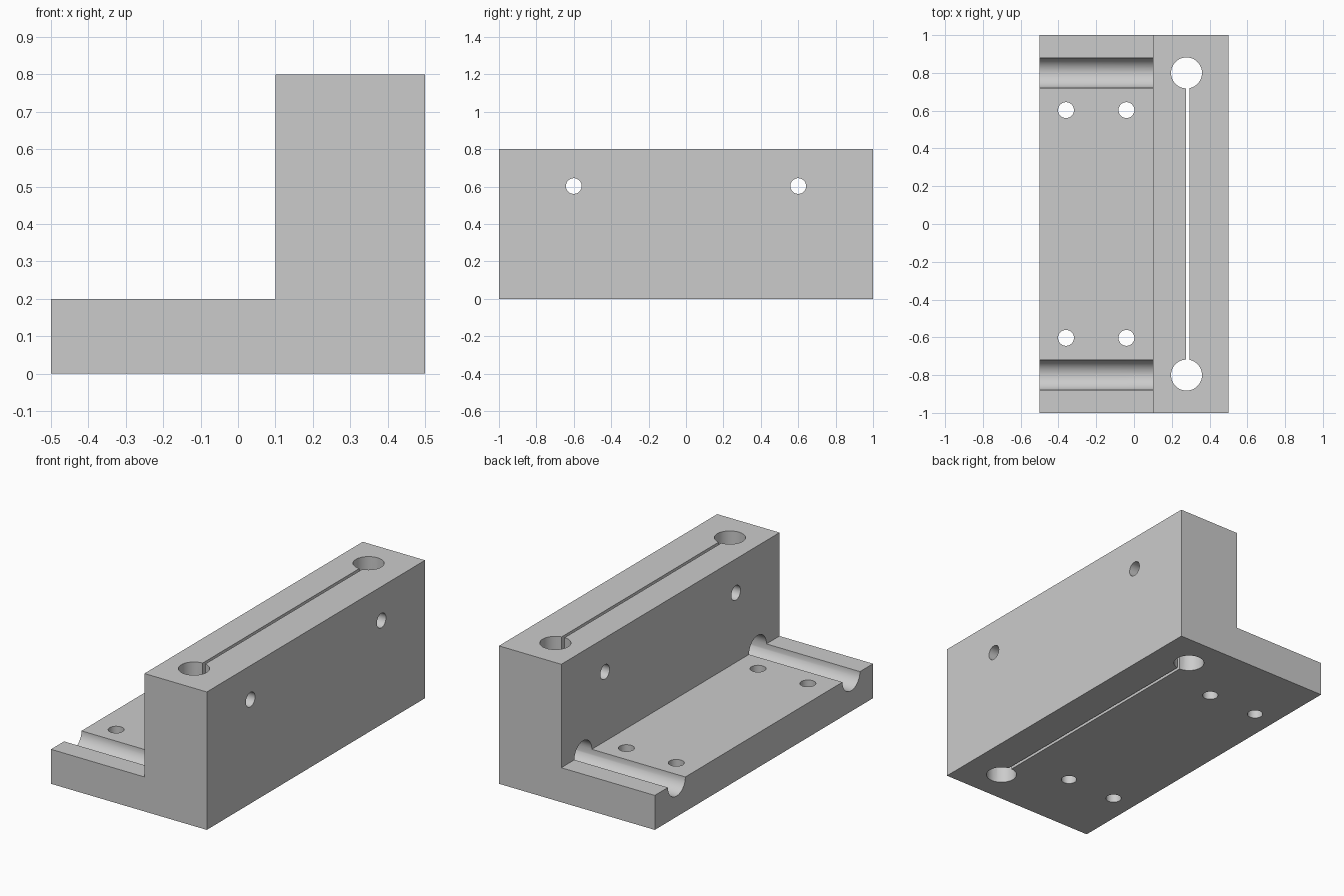
import bpy
import bmesh
from mathutils import Matrix, Vector

cube = bpy.data.objects.get("Cube")
if cube:
    bpy.data.objects.remove(cube, do_unlink=True)

grey = bpy.data.materials.new("plain_grey")
grey.use_nodes = True
colour = (0.6, 0.6, 0.6, 1)
grey.diffuse_color = colour
grey.node_tree.nodes["Principled BSDF"].inputs["Base Color"].default_value = colour


def make_object(name, bm):
    bmesh.ops.recalc_face_normals(bm, faces=bm.faces)
    mesh = bpy.data.meshes.new(name)
    bm.to_mesh(mesh)
    bm.free()
    mesh.materials.append(grey)
    obj = bpy.data.objects.new(name, mesh)
    bpy.context.collection.objects.link(obj)
    return obj


def cut(body, bm):
    """Subtract a solid from the body, then discard it."""
    cutter = make_object("cutter", bm)
    cutter.hide_render = True
    mod = body.modifiers.new("cut", "BOOLEAN")
    mod.operation = "DIFFERENCE"
    mod.solver = "EXACT"
    mod.object = cutter
    bpy.context.view_layer.objects.active = body
    bpy.ops.object.modifier_apply(modifier=mod.name)
    bpy.data.objects.remove(cutter, do_unlink=True)


def drill(body, start, end, radius):
    """Cut a round hole between two points."""
    a, b = Vector(start), Vector(end)
    axis = b - a
    turn = axis.to_track_quat("Z", "Y").to_matrix().to_4x4()
    bm = bmesh.new()
    bmesh.ops.create_cone(bm, cap_ends=True, segments=64, radius1=radius,
                          radius2=radius, depth=axis.length,
                          matrix=Matrix.Translation((a + b) / 2) @ turn)
    cut(body, bm)


# L-shaped block, extruded along its length
bm = bmesh.new()
profile = [(-0.5, 0), (0.5, 0), (0.5, 0.8), (0.1, 0.8), (0.1, 0.2), (-0.5, 0.2)]
face = bm.faces.new([bm.verts.new((x, -1, z)) for x, z in profile])
side = bmesh.ops.extrude_face_region(bm, geom=[face])
moved = [v for v in side["geom"] if isinstance(v, bmesh.types.BMVert)]
bmesh.ops.translate(bm, vec=(0, 2, 0), verts=moved)
block = make_object("bracket_block", bm)

# Narrow slot through the upright, joining the two large holes
bm = bmesh.new()
bmesh.ops.create_cube(bm, size=1, matrix=Matrix.Translation((0.285, 0, 0.4))
                      @ Matrix.Diagonal((0.018, 1.6, 1, 1)))
cut(block, bm)

for s in (-1, 1):
    # Large vertical hole in the upright
    drill(block, (0.278, 0.8 * s, -0.1), (0.278, 0.8 * s, 0.9), 0.082)
    # Half-round groove that runs on into the upright as a bore
    drill(block, (-0.6, 0.8 * s, 0.2), (0.278, 0.8 * s, 0.2), 0.08)
    # Cross hole through the upright
    drill(block, (0, 0.6 * s, 0.603), (0.6, 0.6 * s, 0.603), 0.042)
    # Mounting holes in the base plate
    for x in (-0.36, -0.04):
        drill(block, (x, 0.603 * s, -0.1), (x, 0.603 * s, 0.3), 0.042)

# Smooth bores with crisp rims
bpy.ops.object.select_all(action="DESELECT")
block.select_set(True)
bpy.context.view_layer.objects.active = block
bpy.ops.object.shade_smooth_by_angle(angle=0.52)
